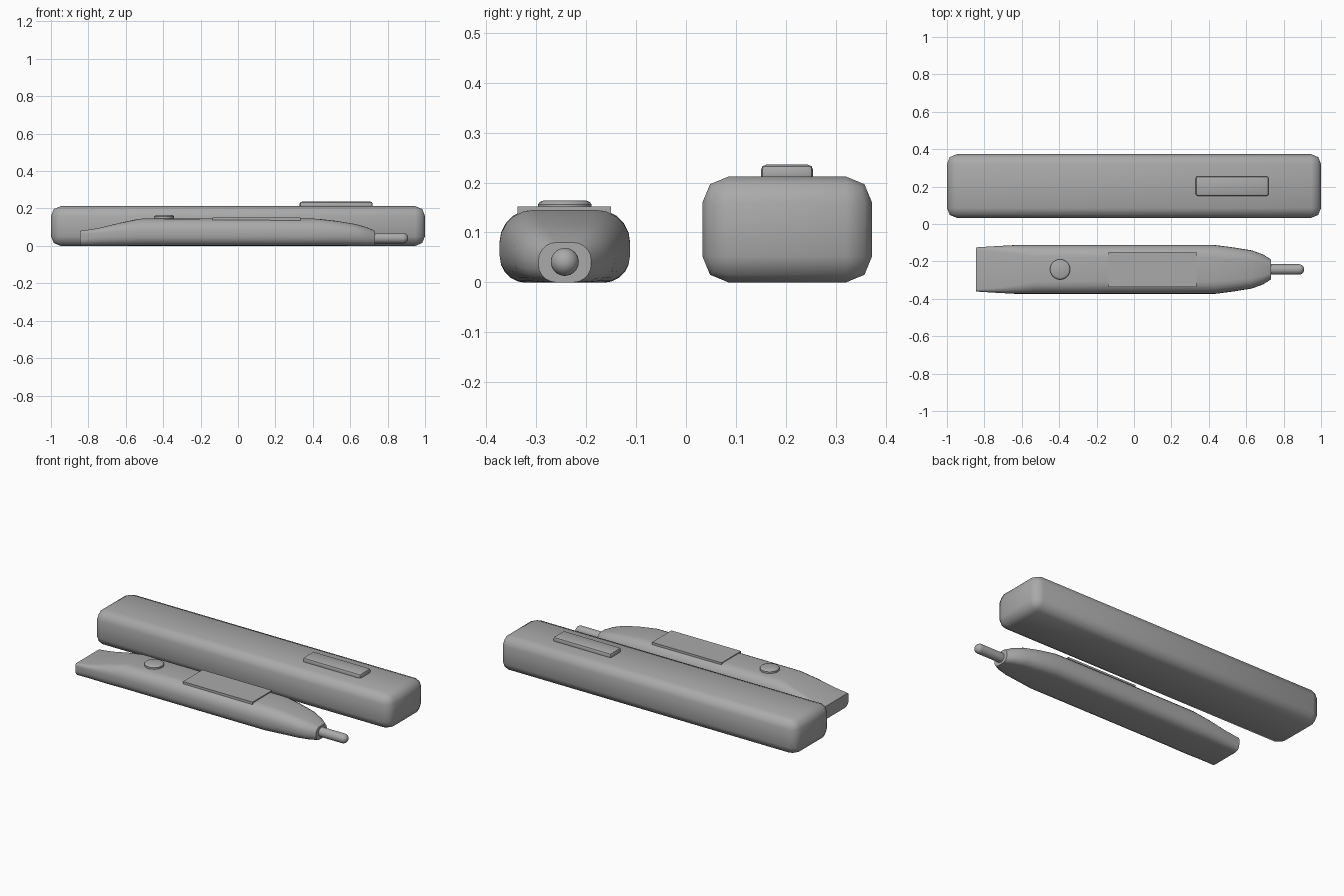
import bpy, bmesh, math
from mathutils import Vector

cube = bpy.data.objects.get("Cube")
if cube:
    bpy.data.objects.remove(cube, do_unlink=True)

grey = bpy.data.materials.new("plain_grey")
grey.use_nodes = True
COLOUR = (0.4, 0.4, 0.4, 1)
grey.diffuse_color = COLOUR
grey.node_tree.nodes["Principled BSDF"].inputs["Base Color"].default_value = COLOUR

AXIS_Y = -0.243  # centre line of the thermometer


def finish(name, bm, angle=35):
    bmesh.ops.recalc_face_normals(bm, faces=bm.faces)
    mesh = bpy.data.meshes.new(name)
    bm.to_mesh(mesh)
    bm.free()
    mesh.materials.append(grey)
    ob = bpy.data.objects.new(name, mesh)
    bpy.context.collection.objects.link(ob)
    bpy.ops.object.select_all(action='DESELECT')
    ob.select_set(True)
    bpy.context.view_layer.objects.active = ob
    bpy.ops.object.shade_smooth_by_angle(angle=math.radians(angle))
    return ob


def box(name, low, high, bevel=0, segments=2, angle=35):
    low, high = Vector(low), Vector(high)
    bm = bmesh.new()
    bmesh.ops.create_cube(bm, size=1)
    for v in bm.verts:
        v.co = (low + high) / 2 + v.co * (high - low)
    if bevel:
        bmesh.ops.bevel(bm, geom=bm.edges[:], offset=bevel, segments=segments,
                        profile=0.5, affect='EDGES')
    return finish(name, bm, angle)


def section(x, half, top, r_top, r_low, steps=5):
    """Rounded rectangle across the body, resting on the ground."""
    pts = []
    for i, (sy, sz) in enumerate(((1, 1), (-1, 1), (-1, -1), (1, -1))):
        r = r_top if sz > 0 else r_low
        cy, cz = sy * (half - r), (top - r if sz > 0 else r)
        for k in range(steps + 1):
            a = math.pi / 2 * (i + k / steps)
            pts.append((x, AXIS_Y + cy + r * math.cos(a), cz + r * math.sin(a)))
    return pts


def loft(name, rings):
    bm = bmesh.new()
    loops = [[bm.verts.new(p) for p in ring] for ring in rings]
    for a, b in zip(loops, loops[1:]):
        for i in range(len(a)):
            j = (i + 1) % len(a)
            bm.faces.new((a[i], a[j], b[j], b[i]))
    bm.faces.new(loops[0])
    bm.faces.new(loops[-1])
    return finish(name, bm)


def lathe_ring(centre, axis, radius, count=32):
    """Circle round the x or z axis."""
    ring = []
    for i in range(count):
        a = math.tau * i / count
        u, v = radius * math.cos(a), radius * math.sin(a)
        ring.append(Vector(centre) + Vector((0, u, v) if axis == 'x' else (u, v, 0)))
    return ring


# Storage case with its raised slide catch
box("storage_case", (-1, 0.033, 0), (1, 0.373, 0.212), 0.052, 2, 50)
box("case_catch", (0.33, 0.15, 0.2), (0.72, 0.255, 0.236), 0.011)

# Thermometer body: x, half width, height, upper and lower corner radius
stations = (
    (-0.845, 0.118, 0.08, 0.012, 0.035),
    (-0.75, 0.124, 0.094, 0.025, 0.045),
    (-0.64, 0.13, 0.121, 0.045, 0.05),
    (-0.53, 0.131, 0.145, 0.065, 0.055),
    (-0.1, 0.131, 0.147, 0.068, 0.055),
    (0.43, 0.131, 0.145, 0.068, 0.055),
    (0.53, 0.118, 0.133, 0.062, 0.055),
    (0.63, 0.102, 0.116, 0.055, 0.05),
    (0.69, 0.08, 0.099, 0.048, 0.042),
    (0.733, 0.053, 0.08, 0.036, 0.036),
)
loft("thermometer_body", [section(*s) for s in stations])

# Display plate and round power button
box("display_plate", (-0.135, -0.338, 0.135), (0.335, -0.15, 0.152))
loft("power_button", [lathe_ring((-0.395, AXIS_Y, z), 'z', r) for z, r in
                      ((0.13, 0.054), (0.156, 0.054), (0.161, 0.05), (0.164, 0.043))])

# Sensor probe with a domed tip
R = 0.028
dome = [(0.882 + R * math.sin(t), R * math.cos(t))
        for t in (math.pi / 2 * k / 8 for k in range(8))]
loft("sensor_probe", [lathe_ring((x, AXIS_Y, 0.041), 'x', r)
                      for x, r in [(0.7, R)] + dome])
